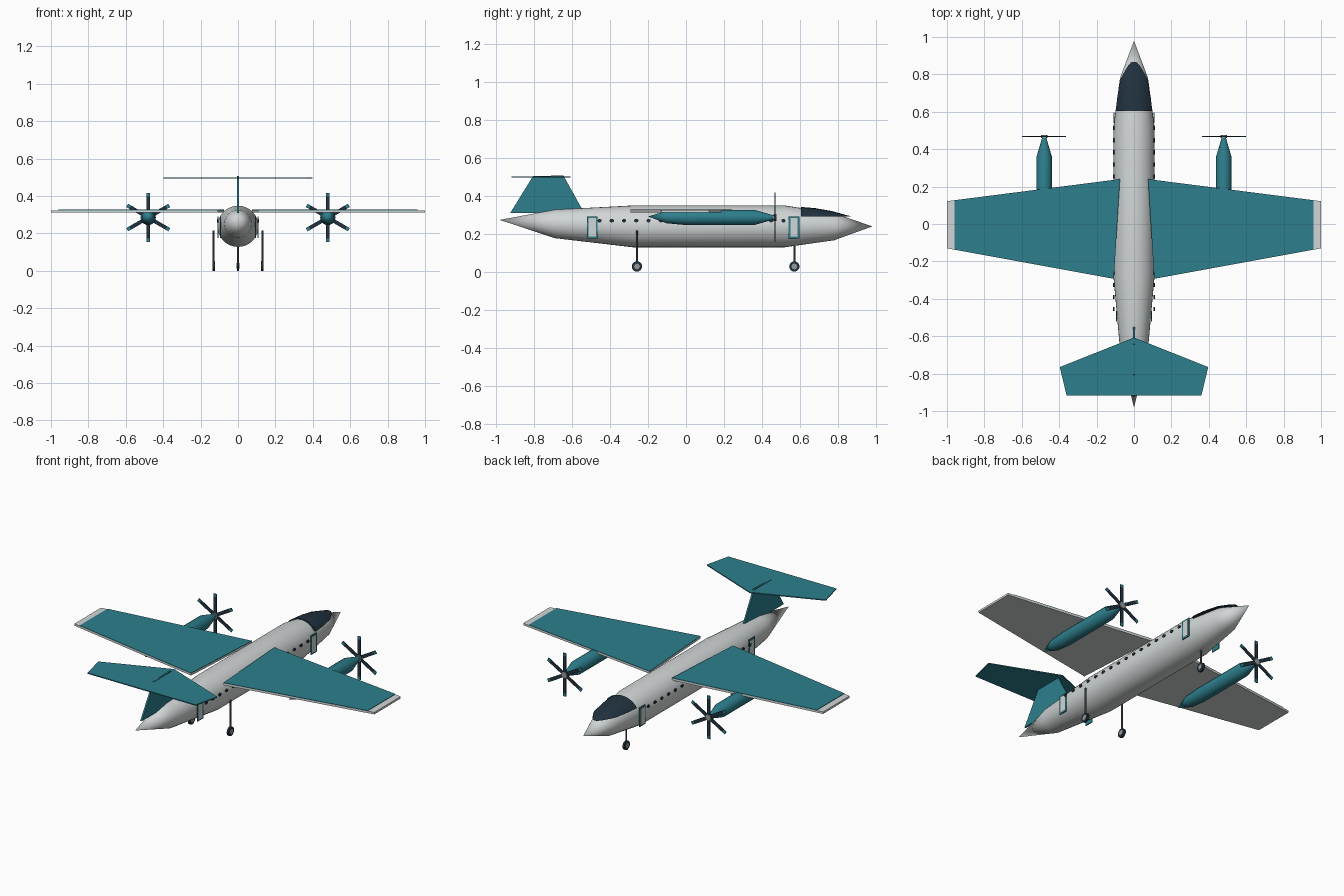
import bpy, bmesh, math
from mathutils import Matrix, Vector

if "Cube" in bpy.data.objects:
    bpy.data.objects.remove(bpy.data.objects["Cube"])


def material(name, rgb):
    m = bpy.data.materials.new(name)
    m.diffuse_color = (*rgb, 1)
    m.use_nodes = True
    m.node_tree.nodes["Principled BSDF"].inputs["Base Color"].default_value = m.diffuse_color
    return m


WHITE = material("pale grey", (0.64, 0.67, 0.67))
TEAL = material("teal", (0.026, 0.212, 0.266))
NAVY = material("dark navy", (0.015, 0.032, 0.05))
STEEL = material("dark steel", (0.09, 0.1, 0.105))
SILVER = material("silver", (0.3, 0.32, 0.32))


def finish(name, bm, mats, smooth=False):
    bmesh.ops.recalc_face_normals(bm, faces=bm.faces)
    me = bpy.data.meshes.new(name)
    bm.to_mesh(me)
    bm.free()
    for m in mats:
        me.materials.append(m)
    ob = bpy.data.objects.new(name, me)
    bpy.context.collection.objects.link(ob)
    if smooth:
        bpy.ops.object.select_all(action='DESELECT')
        ob.select_set(True)
        bpy.context.view_layer.objects.active = ob
        bpy.ops.object.shade_smooth_by_angle(angle=math.radians(35))
    return ob


def loft(rings, n, x=0):
    """Skin elliptical rings (y, centre z, x radius, z radius) along y."""
    bm = bmesh.new()
    prev = None
    for y, z, rx, rz in rings:
        ring = [bm.verts.new((x + rx * math.cos(2 * math.pi * i / n), y,
                              z + rz * math.sin(2 * math.pi * i / n))) for i in range(n)]
        if prev:
            for i in range(n):
                j = (i + 1) % n
                bm.faces.new((prev[i], prev[j], ring[j], ring[i]))
        else:
            bm.faces.new(ring)
        prev = ring
    bm.faces.new(prev)
    bmesh.ops.remove_doubles(bm, verts=bm.verts, dist=0.0004)
    return bm


def prism(bm, points, offset, mat=0):
    """Extrude a flat polygon by an offset vector."""
    a = [bm.verts.new(p) for p in points]
    b = [bm.verts.new(Vector(p) + Vector(offset)) for p in points]
    n = len(a)
    faces = [bm.faces.new(a), bm.faces.new(b[::-1])]
    faces += [bm.faces.new((a[i], b[i], b[(i + 1) % n], a[(i + 1) % n])) for i in range(n)]
    for f in faces:
        f.material_index = mat


def cylinder(bm, centre, radius, depth, axis, n=16, mat=0):
    rot = Matrix.Rotation(math.pi / 2, 4, {'X': 'Y', 'Y': 'X'}[axis]) if axis != 'Z' else Matrix()
    out = bmesh.ops.create_cone(bm, cap_ends=True, segments=n, radius1=radius, radius2=radius,
                                depth=depth, matrix=Matrix.Translation(centre) @ rot)
    for f in {f for v in out["verts"] for f in v.link_faces}:
        f.material_index = mat


# Fuselage
finish("fuselage", loft([(-0.98, 0.272, 0.0001, 0.0001), (-0.69, 0.251, 0.073, 0.075),
                         (-0.28, 0.238, 0.11, 0.11), (0.52, 0.238, 0.11, 0.11),
                         (0.78, 0.236, 0.075, 0.071), (0.98, 0.238, 0.0001, 0.0001)], 32),
       [WHITE], True)

# Cockpit glass: a slightly larger shell, trimmed level at its sill
bm = loft([(0.605, 0.238, 0.113, 0.102), (0.68, 0.238, 0.107, 0.096),
           (0.77, 0.238, 0.097, 0.08), (0.867, 0.238, 0.06, 0.053)], 24)
cut = bmesh.ops.bisect_plane(bm, geom=bm.verts[:] + bm.edges[:] + bm.faces[:], dist=1e-5,
                             plane_co=(0, 0, 0.29), plane_no=(0, 0, -1), clear_outer=True)
bmesh.ops.holes_fill(bm, edges=[e for e in bm.edges if e.is_boundary])
finish("cockpit_glass", bm, [NAVY], True)

# Wings: pale panel with teal upper skin that stops short of the tip
for side, s in (("right", 1), ("left", -1)):
    bm = bmesh.new()
    prism(bm, [(s * 0.075, 0.24, 0.312), (s * 1.0, 0.122, 0.312),
               (s * 1.0, -0.13, 0.312), (s * 0.108, -0.293, 0.312)], (0, 0, 0.012))
    finish(side + "_wing", bm, [WHITE])
    bm = bmesh.new()
    prism(bm, [(s * 0.075, 0.24, 0.323), (s * 0.96, 0.127, 0.323),
               (s * 0.96, -0.137, 0.323), (s * 0.108, -0.293, 0.323)], (0, 0, 0.004))
    finish(side + "_wing_skin", bm, [TEAL])

    # Engine nacelle
    x, z = s * 0.48, 0.285
    finish(side + "_nacelle", loft([(-0.2, 0.29, 0.0001, 0.0001), (-0.1, 0.287, 0.034, 0.034),
                                    (0.0, z, 0.041, 0.041), (0.36, z, 0.041, 0.041),
                                    (0.462, z, 0.011, 0.011)], 14, x), [TEAL], True)

    # Six-blade propeller with teal tips and a silver hub
    bm = bmesh.new()
    for k in range(6):
        a = math.pi / 2 + k * math.pi / 3
        u = Vector((math.cos(a), 0, math.sin(a)))
        v = Vector((-u.z, 0, u.x)) * 0.01
        c = Vector((x, 0.466, z))
        for r0, r1, m in ((0.012, 0.112, 0), (0.112, 0.13, 1)):
            prism(bm, [c + u * r0 - v, c + u * r1 - v, c + u * r1 + v, c + u * r0 + v],
                  (0, 0.005, 0), m)
    cylinder(bm, (x, 0.468, z), 0.018, 0.014, 'Y', 12, 2)
    finish(side + "_propeller", bm, [NAVY, TEAL, SILVER])

    # Cabin windows: a row of small octagonal plates
    bm = bmesh.new()
    for k in range(16):
        y = -0.455 + k * 0.0645
        prism(bm, [(s * 0.105, y + 0.012 * math.cos(t * math.pi / 4 + math.pi / 8),
                    0.268 + 0.009 * math.sin(t * math.pi / 4 + math.pi / 8)) for t in range(8)],
              (s * 0.006, 0, 0))
    finish(side + "_windows", bm, [NAVY])

    # Doors: teal plate with a pale inset panel
    for label, y, dx in (("rear", -0.493, 0.09), ("front", 0.568, 0.104)):
        bm = bmesh.new()
        for h, z0, z1, x0, t, m in ((0.028, 0.175, 0.29, dx, 0.005, 0),
                                    (0.019, 0.184, 0.281, dx + 0.005, 0.001, 1)):
            prism(bm, [(s * x0, y - h, z0), (s * x0, y + h, z0),
                       (s * x0, y + h, z1), (s * x0, y - h, z1)], (s * t, 0, 0), m)
        finish(side + "_" + label + "_door", bm, [TEAL, WHITE])

# Tail fin
bm = bmesh.new()
prism(bm, [(-0.005, y, z) for y, z in ((-0.925, 0.308), (-0.805, 0.502), (-0.645, 0.506),
                                       (-0.55, 0.335), (-0.55, 0.308))], (0.01, 0, 0))
finish("tail_fin", bm, [TEAL])

# Tailplane
half = [(0.397, -0.765), (0.36, -0.918)]
outline = [(0, -0.607)] + half + [(-x, y) for x, y in reversed(half)]
bm = bmesh.new()
prism(bm, [(x, y, 0.494) for x, y in outline], (0, 0, 0.006))
finish("tailplane", bm, [TEAL])

# Landing gear: strut, tyre and hub
for name, x, y, top in (("nose_gear", 0, 0.57, 0.2), ("right_gear", 0.13, -0.258, 0.215),
                        ("left_gear", -0.13, -0.258, 0.215)):
    bm = bmesh.new()
    cylinder(bm, (x, y, (0.03 + top) / 2), 0.005, top - 0.03, 'Z', 8, 0)
    cylinder(bm, (x, y, 0.027), 0.027, 0.012, 'X', 20, 1)
    cylinder(bm, (x, y, 0.027), 0.015, 0.015, 'X', 16, 2)
    finish(name, bm, [STEEL, NAVY, SILVER], True)
